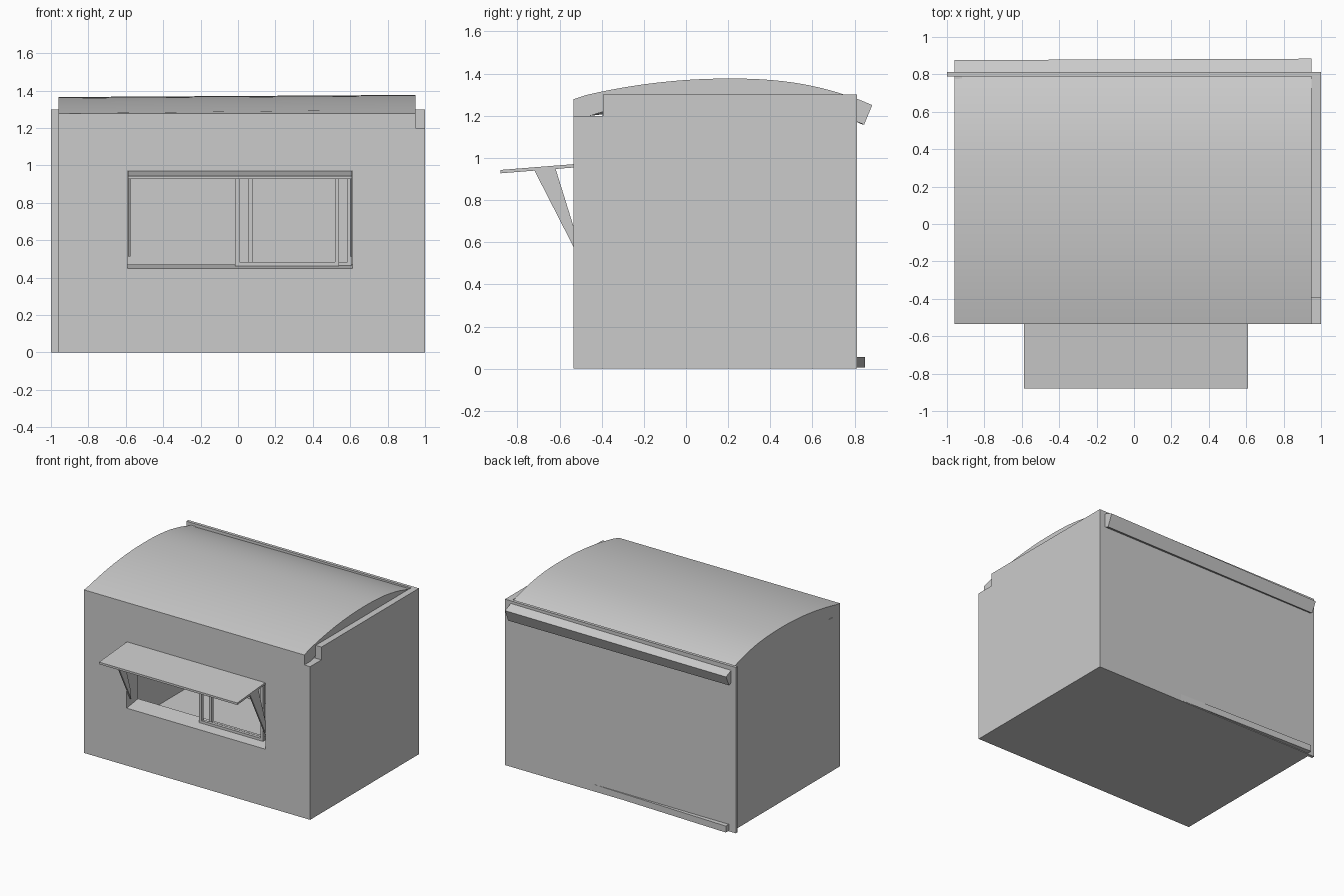
import bpy, bmesh, math

if "Cube" in bpy.data.objects:
    bpy.data.objects.remove(bpy.data.objects["Cube"])


def prism(name, profile, axis, a, b):
    """Extrude a closed 2D profile along x (profile is y,z) or z (profile is x,y)."""
    def place(p, t):
        return (t, p[0], p[1]) if axis == 'x' else (p[0], p[1], t)
    bm = bmesh.new()
    lo = [bm.verts.new(place(p, a)) for p in profile]
    hi = [bm.verts.new(place(p, b)) for p in profile]
    n = len(profile)
    bm.faces.new(lo)
    bm.faces.new(hi[::-1])
    for i in range(n):
        j = (i + 1) % n
        bm.faces.new((lo[i], lo[j], hi[j], hi[i]))
    bmesh.ops.recalc_face_normals(bm, faces=bm.faces)
    me = bpy.data.meshes.new(name)
    bm.to_mesh(me)
    bm.free()
    ob = bpy.data.objects.new(name, me)
    bpy.context.collection.objects.link(ob)
    return ob


def box(name, x0, x1, y0, y1, z0, z1):
    return prism(name, [(y0, z0), (y1, z0), (y1, z1), (y0, z1)], 'x', x0, x1)


def activate(ob):
    bpy.ops.object.select_all(action='DESELECT')
    ob.select_set(True)
    bpy.context.view_layer.objects.active = ob


# Front wall with the serving hatch and its sloped sill cut out
front = box("front_wall", -0.96, 1.0, -0.535, -0.395, 0, 1.2)
cutter = prism("hatch_cutter", [(-0.6, 0.44), (-0.3, 0.485), (-0.3, 0.97), (-0.6, 0.97)],
               'x', -0.59, 0.612)
cutter.hide_render = True
mod = front.modifiers.new("hatch", 'BOOLEAN')
mod.operation = 'DIFFERENCE'
mod.solver = 'EXACT'
mod.object = cutter
activate(front)
bpy.ops.object.modifier_apply(modifier=mod.name)
bpy.data.objects.remove(cutter)

# Remaining walls; the back wall sticks out past the left side
box("left_wall", -0.96, -0.92, -0.397, 0.79, 0, 1.28)
box("right_wall", 0.95, 1.0, -0.395, 0.79, 0, 1.3)
box("back_wall", -1.0, 1.0, 0.788, 0.812, 0, 1.3)

# Base plate and the slightly skewed floor slab that pokes out behind
box("base_plate", -0.955, 0.995, -0.53, 0.805, 0, 0.008)
prism("floor_slab", [(-0.94, 0.85), (0.93, 0.79), (0.93, -0.5), (-0.94, -0.5)],
      'z', 0.005, 0.055)


# Arched roof shell, cut plumb at the front and overhanging at the back
def arc(y):
    t = y - 0.2
    return 1.371 - (0.093 * (t / 0.735) ** 2 if t < 0 else 0.126 * (t / 0.68) ** 2.4)


N = 24
outer, inner = [], []
for i in range(N + 1):
    y = -0.535 + 1.415 * i / N
    slope = (arc(y + 0.001) - arc(y - 0.001)) / 0.002
    k = 0.095 / math.hypot(1, slope)
    outer.append((y, arc(y)))
    inner.append((y + k * slope, arc(y) - k))
inner = [p for p in inner if p[0] > -0.48]
roof = prism("arched_roof", outer + inner[::-1] + [(-0.395, 1.2), (-0.535, 1.2)][1:],
             'x', -0.96, 0.95)
for v in roof.data.vertices:            # small tilt of the whole roof
    if v.co.z > 1.21:
        v.co.z += 0.006 * v.co.x * (1 if v.co.y > -0.5 else 0)
    if v.co.y > 0.8:
        v.co.y += 0.004 * v.co.x
activate(roof)
bpy.ops.object.shade_smooth_by_angle(angle=math.radians(30))

# Raised hatch flap
prism("hatch_flap", [(-0.88, 0.927), (-0.5, 0.957), (-0.5, 0.973), (-0.88, 0.943)],
      'x', -0.588, 0.61)

# Tapered plates holding up the flap
for side, x in (("left", -0.588), ("right", 0.598)):
    prism(side + "_flap_strut",
          [(-0.72, 0.942), (-0.62, 0.952), (-0.5, 0.567), (-0.5, 0.512)],
          'x', x, x + 0.012)

# Two overlapping sliding sashes on the right half of the hatch
for name, x0, x1, y in (("front_sash", -0.015, 0.54, -0.46),
                        ("rear_sash", 0.055, 0.607, -0.435)):
    w, d = 0.022, 0.022
    box(name + "_left_stile", x0, x0 + w, y, y + d, 0.462, 0.97)
    box(name + "_right_stile", x1 - w, x1, y, y + d, 0.462, 0.97)
    box(name + "_bottom_rail", x0 + w, x1 - w, y, y + d, 0.462, 0.482)
    box(name + "_top_rail", x0 + w, x1 - w, y, y + d, 0.95, 0.97)
